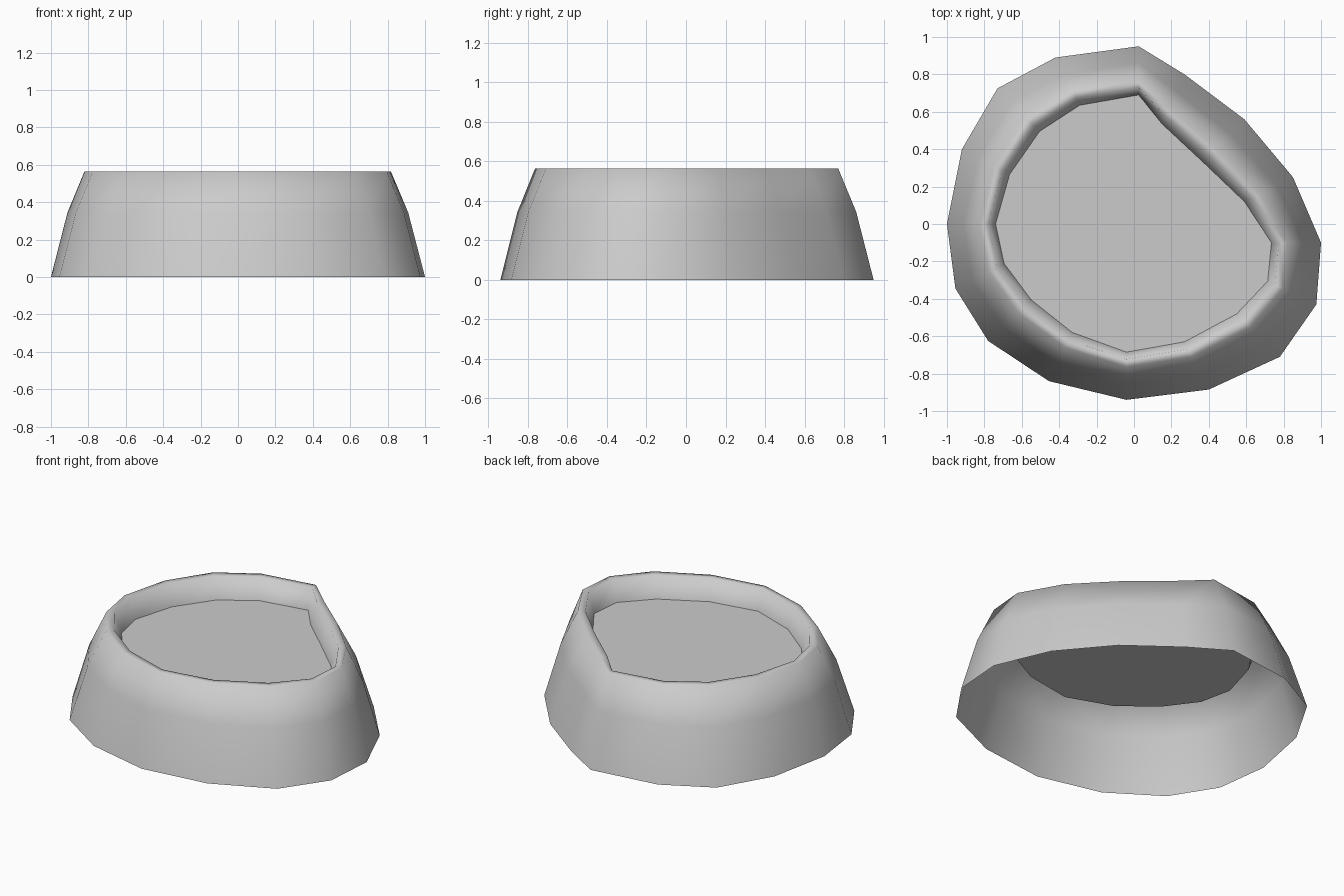
import bpy

if "Cube" in bpy.data.objects:
    bpy.data.objects.remove(bpy.data.objects["Cube"])

# Irregular 16-sided outlines: foot of the wall and edge of the recessed floor
FOOT = [(0.025, 0.95), (0.27, 0.80), (0.59, 0.56), (0.85, 0.25), (1.0, -0.10), (0.975, -0.43),
        (0.78, -0.71), (0.40, -0.885), (-0.04, -0.94), (-0.455, -0.84), (-0.78, -0.625),
        (-0.955, -0.345), (-1.0, 0.0), (-0.92, 0.40), (-0.73, 0.725), (-0.42, 0.89)]
FLOOR = [(0.025, 0.69), (0.15, 0.535), (0.37, 0.33), (0.59, 0.12), (0.735, -0.10), (0.715, -0.305),
         (0.55, -0.48), (0.27, -0.63), (-0.04, -0.685), (-0.33, -0.58), (-0.55, -0.405),
         (-0.695, -0.21), (-0.74, 0.0), (-0.665, 0.265), (-0.505, 0.495), (-0.29, 0.635)]
# Wall profile: blend from foot to floor outline, height
PROFILE = [(0.0, 0.0), (0.34, 0.345), (0.69, 0.565), (0.85, 0.565), (1.0, 0.43)]
N = len(FOOT)


def ring(t, z):
    return [(a[0] + (b[0] - a[0]) * t, a[1] + (b[1] - a[1]) * t, z) for a, b in zip(FOOT, FLOOR)]


def add_mesh(name, verts, faces, smooth):
    mesh = bpy.data.meshes.new(name)
    mesh.from_pydata(verts, [], faces)
    for p in mesh.polygons:
        p.use_smooth = smooth
    obj = bpy.data.objects.new(name, mesh)
    bpy.context.collection.objects.link(obj)
    return obj


# Sloping wall with rounded rim, open underneath
verts = [v for t, z in PROFILE for v in ring(t, z)]
faces = []
for r in range(len(PROFILE) - 1):
    for i in range(N):
        j = (i + 1) % N
        # outlines run clockwise, so wind the quads to face outward
        faces.append((r * N + j, r * N + i, (r + 1) * N + i, (r + 1) * N + j))
add_mesh("sloping_wall", verts, faces, True)

# Flat recessed floor
add_mesh("recessed_floor", ring(*PROFILE[-1]), [tuple(reversed(range(N)))], False)
